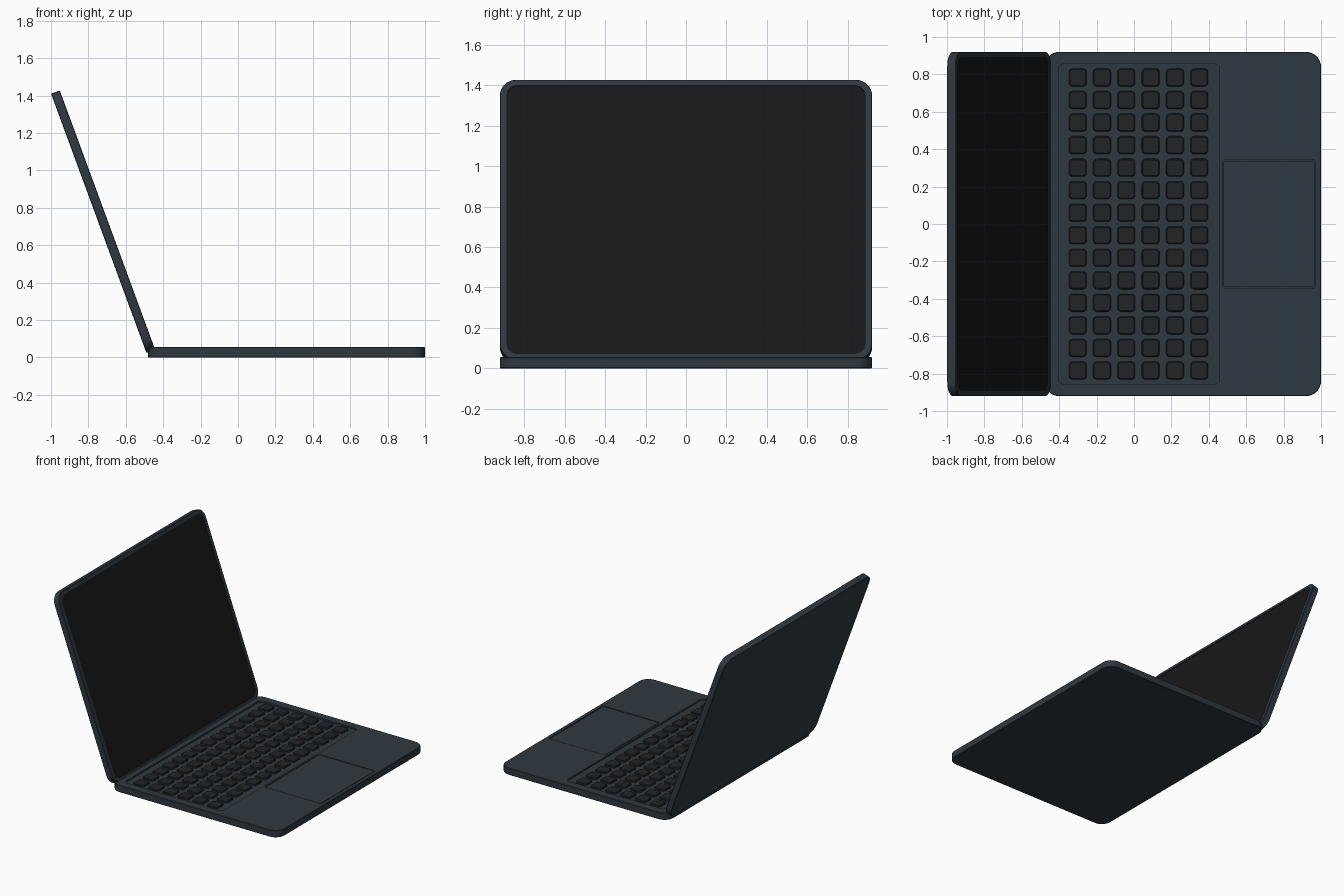
import bpy, bmesh, math
from mathutils import Matrix

if "Cube" in bpy.data.objects:
    bpy.data.objects.remove(bpy.data.objects["Cube"])


def material(name, rgb):
    m = bpy.data.materials.new(name)
    m.diffuse_color = (*rgb, 1)
    m.use_nodes = True
    m.node_tree.nodes["Principled BSDF"].inputs["Base Color"].default_value = m.diffuse_color
    return m


BODY = material("slate_metal", (0.028, 0.040, 0.052))
GLASS = material("black_glass", (0.009, 0.009, 0.010))
KEY = material("key_plastic", (0.016, 0.017, 0.019))


def outline(x0, x1, y0, y1, r, seg):
    """Rounded rectangle, counter-clockwise."""
    pts = []
    for i, (cx, cy) in enumerate([(x1 - r, y1 - r), (x0 + r, y1 - r),
                                  (x0 + r, y0 + r), (x1 - r, y0 + r)]):
        for k in range(seg + 1):
            a = math.pi / 2 * (i + k / seg)
            pts.append((cx + r * math.cos(a), cy + r * math.sin(a)))
    return pts


def add_slab(bm, x0, x1, y0, y1, r, levels, seg=8):
    """Stack rounded outlines; levels are (z, inset) pairs from bottom to top."""
    rings = []
    for z, d in levels:
        pts = outline(x0 + d, x1 - d, y0 + d, y1 - d, max(r - d, 0.002), seg)
        rings.append([bm.verts.new((x, y, z)) for x, y in pts])
    n = len(rings[0])
    bm.faces.new(rings[0][::-1])
    bm.faces.new(rings[-1])
    for a, b in zip(rings, rings[1:]):
        for i in range(n):
            j = (i + 1) % n
            bm.faces.new((a[i], a[j], b[j], b[i]))


def finish(name, bm, mat):
    me = bpy.data.meshes.new(name)
    bm.to_mesh(me)
    bm.free()
    ob = bpy.data.objects.new(name, me)
    bpy.context.collection.objects.link(ob)
    if mat:
        me.materials.append(mat)
    return ob


def slab(name, mat, *args, **kw):
    bm = bmesh.new()
    add_slab(bm, *args, **kw)
    return finish(name, bm, mat)


def cut(ob, cutter):
    cutter.hide_render = True
    cutter.hide_set(True)
    mod = ob.modifiers.new("pocket", "BOOLEAN")
    mod.operation, mod.solver, mod.object = "DIFFERENCE", "EXACT", cutter


def smooth(ob):
    bpy.ops.object.select_all(action="DESELECT")
    bpy.context.view_layer.objects.active = ob
    ob.select_set(True)
    bpy.ops.object.shade_smooth_by_angle(angle=math.radians(30))


T = 0.055  # base thickness

# Base with keyboard well and trackpad pocket
base = slab("base", BODY, -0.48, 1.0, -0.92, 0.92, 0.08, [(0, 0.003), (0.003, 0), (T - 0.003, 0), (T, 0.003)])
cut(base, slab("keyboard_well_cutter", BODY, -0.405, 0.458, -0.855, 0.855, 0.03, [(T - 0.012, 0), (T + 0.05, 0)]))
cut(base, slab("trackpad_cutter", BODY, 0.472, 0.97, -0.343, 0.343, 0.015, [(T - 0.012, 0), (T + 0.05, 0)]))

# Trackpad leaves a thin groove around it
trackpad = slab("trackpad", BODY, 0.478, 0.964, -0.337, 0.337, 0.012, [(T - 0.02, 0), (T - 0.002, 0)])

# Keys: 6 rows of 14 slightly tapered caps
bm = bmesh.new()
for i in range(6):
    for j in range(14):
        x, y = -0.301 + 0.13 * i, 0.1205 * (j - 6.5)
        add_slab(bm, x - 0.048, x + 0.048, y - 0.048, y + 0.048, 0.02,
                 [(T - 0.014, 0), (T - 0.003, 0.002), (T, 0.006)], seg=4)
keys = finish("keys", bm, KEY)

# Lid, modelled flat and then tilted open about the hinge line
L, W = 1.476, 0.05
lid = slab("lid", BODY, 0, L, -0.92, 0.92, 0.08, [(0, 0.003), (0.003, 0), (W - 0.003, 0), (W, 0.003)])
lid_cutter = slab("screen_cutter", BODY, 0.03, L - 0.03, -0.887, 0.887, 0.055, [(W - 0.008, 0), (W + 0.05, 0)])
screen = slab("screen", GLASS, 0.031, L - 0.031, -0.886, 0.886, 0.054, [(W - 0.012, 0), (W - 0.005, 0)])
cut(lid, lid_cutter)
tilt = Matrix.Translation((-0.49, 0, 0.025)) @ Matrix.Rotation(-math.radians(20.2), 4, "Y") @ Matrix(
    ((0, 0, 1, 0), (0, -1, 0, 0), (1, 0, 0, 0), (0, 0, 0, 1)))
for ob in (lid, lid_cutter, screen):
    ob.matrix_world = tilt

for ob in (base, trackpad, keys, lid, screen):
    smooth(ob)
